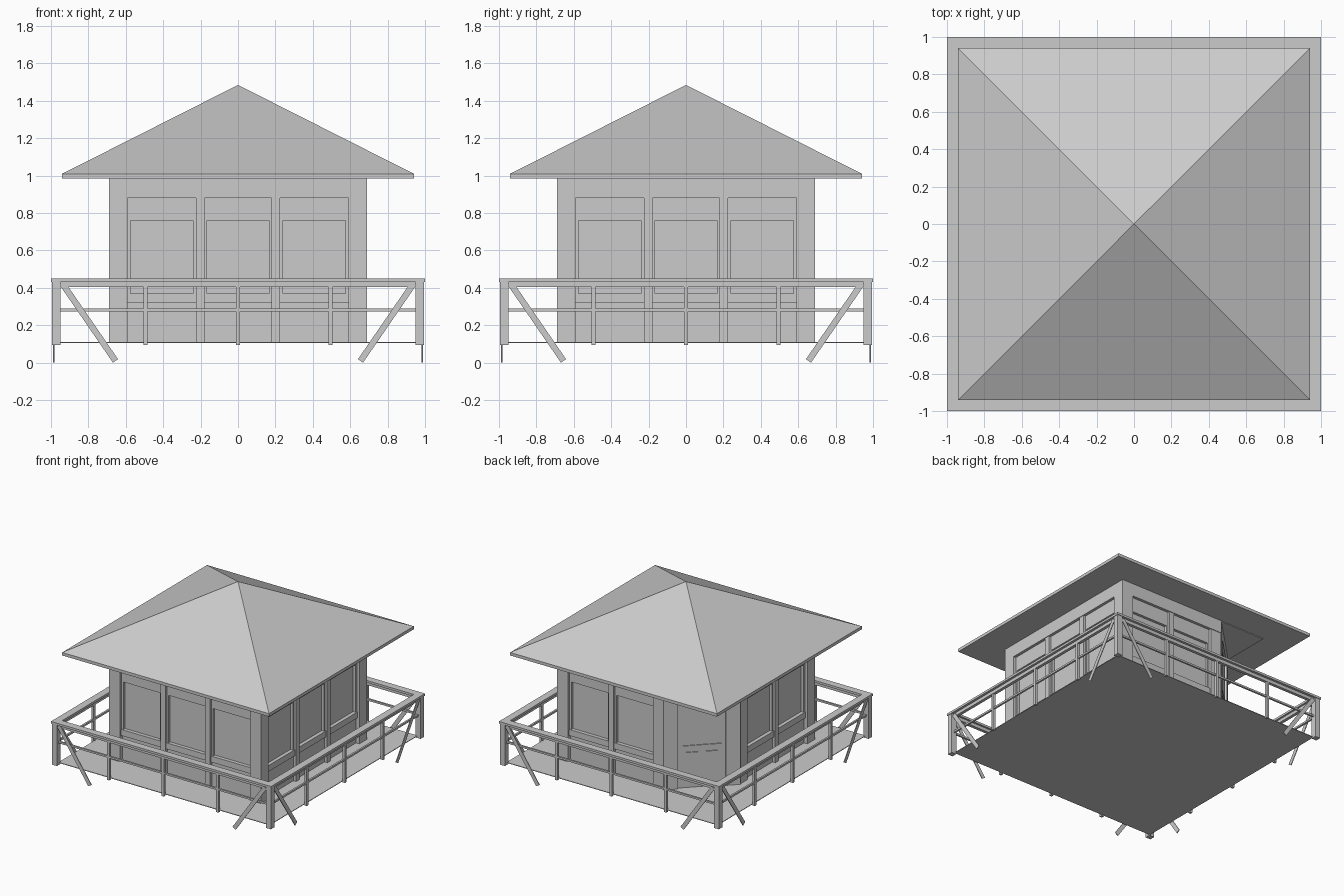
import bpy, bmesh, math
from mathutils import Matrix, Vector

if "Cube" in bpy.data.objects:
    bpy.data.objects.remove(bpy.data.objects["Cube"])

grey = bpy.data.materials.new("plain grey")
grey.use_nodes = True
colour = (0.6, 0.6, 0.6, 1)
grey.diffuse_color = colour
grey.node_tree.nodes["Principled BSDF"].inputs["Base Color"].default_value = colour

FLOOR, EAVE = 0.11, 0.985
WALL, CUT = 0.69, 0.28          # wall half width, start of the cut-off corner
parts = {}


def turn(angle):
    return Matrix.Rotation(math.radians(angle), 4, 'Z')


def block(name, angle, u, d, z, tilt=None):
    """Box on the side at this angle: u along the side, d outward, z up."""
    bm = parts.setdefault(name, bmesh.new())
    size = (u[1] - u[0], d[1] - d[0], z[1] - z[0], 1)
    mid = ((u[0] + u[1]) / 2, -(d[0] + d[1]) / 2, (z[0] + z[1]) / 2)
    place = tilt or Matrix.Translation(mid)
    bmesh.ops.create_cube(bm, size=1, matrix=turn(angle) @ place @ Matrix.Diagonal(size))


def prism(name, outline, z0, z1):
    bm = parts.setdefault(name, bmesh.new())
    face = bm.faces.new([bm.verts.new((x, y, z0)) for x, y in outline])
    new = bmesh.ops.extrude_face_region(bm, geom=[face])["geom"]
    bmesh.ops.translate(bm, vec=(0, 0, z1 - z0),
                        verts=[v for v in new if isinstance(v, bmesh.types.BMVert)])
    return bm


# Deck and inner body with one corner cut off
block("deck", 0, (-0.96, 0.96), (-0.96, 0.96), (FLOOR - 0.005, FLOOR))
r, c = 0.645, 0.26
prism("inner_body", [(-r, -r), (r, -r), (r, r), (-c, r), (-r, c)], FLOOR, EAVE)

# Outer walls: framing, windows and lower panels in three bays
bays = [(-0.59, -0.225), (-0.18, 0.18), (0.225, 0.59)]
for side in range(4):
    a = side * 90
    lo = -CUT if side == 3 else -WALL
    hi = CUT if side == 2 else WALL
    block("wall_header", a, (lo, hi), (0.62, WALL), (0.88, EAVE))
    for u in [(-WALL, -0.59), (0.59, WALL)]:
        if lo <= u[0] and u[1] <= hi:
            block("corner_post", a, u, (0.62, WALL), (FLOOR, 0.88))
    for m in (-1, 1):
        u = (m * 0.2025 - 0.0225, m * 0.2025 + 0.0225)
        if (side == 2 and m == 1) or (side == 3 and m == -1):
            u = (0.18, CUT) if m == 1 else (-CUT, -0.18)
        block("wall_divider", a, u, (0.62, 0.685), (FLOOR, 0.88))
    for u0, u1 in bays:
        if u0 < lo or u1 > hi:
            continue
        frame = (0.63, 0.667)
        block("window_frame", a, (u0, u1), frame, (0.76, 0.88))
        block("window_sill", a, (u0, u1), (0.63, 0.675), (0.32, 0.37))
        block("window_frame", a, (u0, u0 + 0.015), frame, (0.37, 0.76))
        block("window_frame", a, (u1 - 0.015, u1), frame, (0.37, 0.76))
        block("lower_panel", a, (u0, u1), (0.63, 0.66), (FLOOR, 0.32))

# Door wall across the cut-off corner
a, out = 225, (WALL + CUT) / math.sqrt(2)
half = (WALL - CUT) / math.sqrt(2)
block("door_header", a, (-half, half), (out - 0.05, out), (0.88, EAVE))
for u in [(-half, -0.18), (0.18, half)]:
    block("door_jamb", a, u, (out - 0.05, out), (FLOOR, 0.88))
block("door", a, (-0.18, 0.18), (out - 0.05, out - 0.015), (FLOOR, 0.88))
face = (out - 0.015, out - 0.008)
block("door_panel", a, (-0.13, 0.13), face, (0.5, 0.82))
block("door_rail", a, (-0.15, 0.15), face, (0.44, 0.455))
for u in [(-0.12, -0.02), (0.02, 0.12)]:
    block("door_panel", a, u, face, (0.16, 0.4))

# Railing, the same on all four sides
for side in range(4):
    a = side * 90
    block("top_rail", a, (-1, 0.94), (0.94, 1), (0.432, 0.45))
    block("upper_rail", a, (-0.95, 0.95), (0.955, 0.98), (0.405, 0.432))
    block("middle_rail", a, (-0.95, 0.95), (0.96, 0.975), (0.275, 0.29))
    block("rail_post", a, (0.95, 0.995), (0.95, 0.995), (0.095, 0.432))
    for u in (-0.495, 0, 0.495):
        block("baluster", a, (u - 0.011, u + 0.011), (0.957, 0.979), (0.095, 0.405))
    for m in (-1, 1):
        low, high = Vector((m * 0.655, -0.985, 0.0095)), Vector((m * 0.937, -0.985, 0.42))
        run = high - low
        spin = Matrix.Rotation(math.atan2(run.x, run.z), 4, 'Y')
        block("corner_brace", a, (0, 0.033), (0, 0.006), (0, run.length),
              Matrix.Translation((low + high) / 2) @ spin)

# Roof: ceiling plate, fascia and pyramid
block("ceiling_plate", 0, (-WALL, WALL), (-WALL, WALL), (EAVE - 0.006, EAVE))
e = 0.94
roof = prism("roof", [(-e, -e), (e, -e), (e, e), (-e, e)], EAVE, 1.01)
top = max(roof.faces, key=lambda f: f.calc_center_median().z)
peak = bmesh.ops.poke(roof, faces=[top])["verts"][0]
peak.co.z = 1.485

for name, bm in parts.items():
    bmesh.ops.recalc_face_normals(bm, faces=bm.faces)
    mesh = bpy.data.meshes.new(name)
    bm.to_mesh(mesh)
    bm.free()
    mesh.materials.append(grey)
    bpy.context.collection.objects.link(bpy.data.objects.new(name, mesh))
